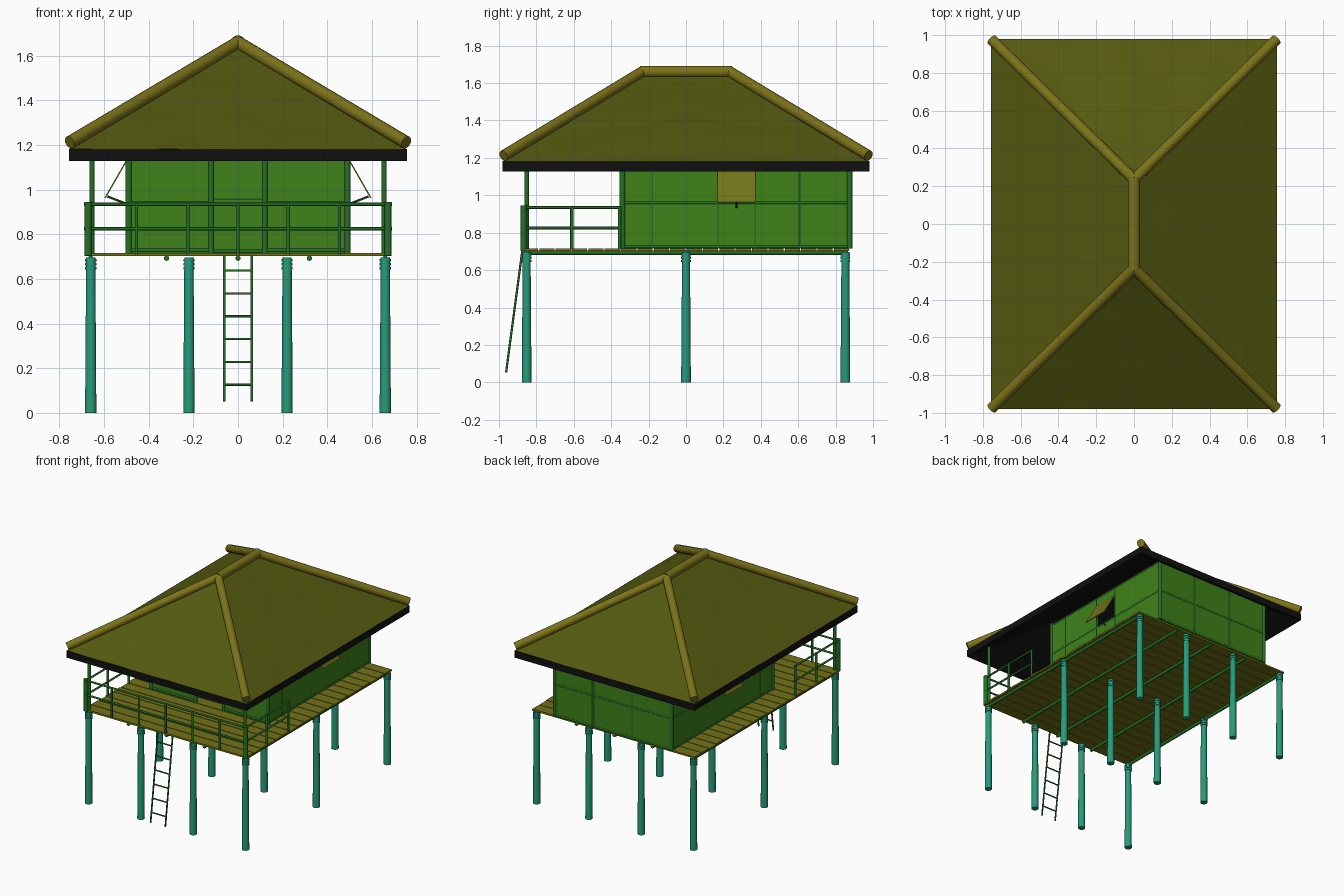
import bpy, bmesh, math
from mathutils import Vector, Matrix, noise

if "Cube" in bpy.data.objects:
    bpy.data.objects.remove(bpy.data.objects["Cube"])

def mat(name, r, g, b):
    m = bpy.data.materials.new(name)
    m.diffuse_color = (r, g, b, 1)
    m.use_nodes = True
    m.node_tree.nodes["Principled BSDF"].inputs["Base Color"].default_value = m.diffuse_color
    return m

TEAL = mat("post_teal", 0.02, 0.33, 0.2)
POLE = mat("pole_green", 0.02, 0.16, 0.02)
WALL = mat("wall_green", 0.05, 0.22, 0.01)
DECK = mat("deck_olive", 0.17, 0.17, 0.01)
ROOF = mat("thatch_olive", 0.09, 0.1, 0.005)
LOG = mat("ridge_log", 0.2, 0.17, 0.01)
DARK = mat("roof_dark", 0.005, 0.005, 0.005)

def rod(bm, a, b, r, r2=None, n=10):
    a, b = Vector(a), Vector(b)
    d = b - a
    M = Matrix.Translation((a + b) / 2) @ d.to_track_quat('Z', 'Y').to_matrix().to_4x4()
    bmesh.ops.create_cone(bm, cap_ends=True, segments=n, radius1=r,
                          radius2=r if r2 is None else r2, depth=d.length, matrix=M)

def box(bm, lo, hi):
    lo, hi = Vector(lo), Vector(hi)
    s = hi - lo
    bmesh.ops.create_cube(bm, size=1, matrix=Matrix.Translation((lo + hi) / 2)
                          @ Matrix.Diagonal((s.x, s.y, s.z, 1)))

def finish(bm, name, m, smooth=True):
    me = bpy.data.meshes.new(name)
    bm.to_mesh(me)
    bm.free()
    me.materials.append(m)
    ob = bpy.data.objects.new(name, me)
    bpy.context.collection.objects.link(ob)
    if smooth:
        bpy.ops.object.select_all(action='DESELECT')
        ob.select_set(True)
        bpy.context.view_layer.objects.active = ob
        bpy.ops.object.shade_smooth_by_angle(angle=math.radians(40))
    return ob

# Stilts with bound rings at the top
bm = bmesh.new()
for x in (-0.66, -0.22, 0.22, 0.66):
    for y in (-0.852, 0, 0.852):
        rod(bm, (x, y, 0), (x, y, 0.697), 0.026, 0.021, 14)
        for z in (0.648, 0.666, 0.684):
            rod(bm, (x, y, z - 0.006), (x, y, z + 0.006), 0.026, n=14)
finish(bm, "stilts", TEAL)

# Floor joists
bm = bmesh.new()
for x in (-0.66, -0.32, 0, 0.32, 0.66):
    rod(bm, (x, -0.865, 0.693), (x, 0.865, 0.693), 0.012)
finish(bm, "floor_joists", POLE)

# Deck planks
bm = bmesh.new()
N, Y0, STEP = 20, -0.875, 1.75 / 20
for i in range(N):
    y = Y0 + i * STEP
    e = 0.685 + 0.004 * math.sin(i * 2.3)
    box(bm, (-e, y + 0.003, 0.703), (e, y + STEP - 0.003, 0.716))
finish(bm, "deck_planks", DECK, False)

# Wall panels, open doorway in front, window opening each side
ZB, ZT, YF, YB, T = 0.716, 1.2, -0.34, 0.875, 0.006
bm = bmesh.new()
box(bm, (-0.49, YB - T, ZB), (0.49, YB + T, ZT))
for s in (-1, 1):
    xa, xb = sorted((s * 0.12, s * 0.49))
    box(bm, (xa, YF - T, ZB), (xb, YF + T, ZT))
    x = s * 0.49
    box(bm, (x - T, YF, ZB), (x + T, 0.17, ZT))
    box(bm, (x - T, 0.37, ZB), (x + T, YB, ZT))
    box(bm, (x - T, 0.17, ZB), (x + T, 0.37, 0.96))
    box(bm, (x - T, 0.17, 1.13), (x + T, 0.37, ZT))
finish(bm, "wall_panels", WALL, False)

# Wall frame of poles
bm = bmesh.new()
for s in (-1, 1):
    x = s * 0.49
    for y in (YF, YB):
        rod(bm, (x, y, ZB), (x, y, 1.215), 0.015)
    rod(bm, (s * 0.12, YF, ZB), (s * 0.12, YF, ZT), 0.014)
    for y in (-0.18, 0.17, 0.37, 0.61):
        rod(bm, (x, y, ZB), (x, y, ZT), 0.008)
    rod(bm, (s * 0.165, YB, ZB), (s * 0.165, YB, ZT), 0.01)
    for z in (0.725, 0.96, ZT):
        rod(bm, (x, YF, z), (x, YB, z), 0.009)
    for z in (0.728, 0.94):
        rod(bm, (s * 0.12, YF, z), (x, YF, z), 0.01)
for z in (0.725, 0.96, ZT):
    rod(bm, (-0.49, YB, z), (0.49, YB, z), 0.009)
rod(bm, (-0.49, YF, ZT), (0.49, YF, ZT), 0.01)
finish(bm, "wall_frame", POLE)

# Propped window shutters
for s, side in ((-1, "left"), (1, "right")):
    bm = bmesh.new()
    M = Matrix.Translation((s * 0.548, 0.27, 1.046)) @ Matrix.Rotation(-s * math.atan2(0.095, 0.165), 4, 'Y')
    bmesh.ops.create_cube(bm, size=1, matrix=M @ Matrix.Diagonal((0.006, 0.205, 0.19, 1)))
    finish(bm, side + "_window_shutter", DECK, False)
    bm = bmesh.new()
    rod(bm, (s * 0.495, 0.27, 0.935), (s * 0.585, 0.27, 0.97), 0.005, n=8)
    finish(bm, side + "_shutter_prop", POLE)

# Porch railing and roof posts
bm = bmesh.new()
for z in (0.825, 0.935):
    rod(bm, (-0.69, -0.868, z), (0.69, -0.868, z), 0.007)
    for s in (-1, 1):
        rod(bm, (s * 0.67, -0.885, z), (s * 0.67, -0.345, z), 0.007)
for x in (-0.455, -0.225, 0, 0.225, 0.455):
    rod(bm, (x, -0.868, 0.71), (x, -0.868, 0.94), 0.008)
for s in (-1, 1):
    rod(bm, (s * 0.672, -0.868, 0.705), (s * 0.672, -0.868, 0.945), 0.017)
    rod(bm, (s * 0.655, -0.852, 0.71), (s * 0.655, -0.852, 1.2), 0.012)
    for y in (-0.61, -0.355):
        rod(bm, (s * 0.67, y, 0.71), (s * 0.67, y, 0.94), 0.009)
finish(bm, "porch_railing", POLE)

# Ladder
bm = bmesh.new()
for s in (-1, 1):
    rod(bm, (s * 0.062, -0.962, 0.052), (s * 0.062, -0.875, 0.705), 0.006)
for i in range(6):
    z = 0.126 + i * 0.1024
    y = -0.962 + (z - 0.052) * 0.133
    rod(bm, (-0.062, y, z), (0.062, y, z), 0.005)
finish(bm, "ladder", POLE)

# Hipped roof: thatch surface, then dark underside and eave edge
EX, EY, RY, EZ, RZ = 0.757, 0.98, 0.24, 1.18, 1.645

def hip(bm, dz):
    e = [bm.verts.new((x, y, EZ + dz)) for x, y in ((-EX, -EY), (EX, -EY), (EX, EY), (-EX, EY))]
    f, b = (bm.verts.new((0, y, RZ + dz)) for y in (-RY, RY))
    faces = [bm.faces.new(q) for q in ((e[0], e[1], f), (e[1], e[2], b, f), (e[2], e[3], b), (e[3], e[0], f, b))]
    return e, faces

bm = bmesh.new()
hip(bm, 0)
bmesh.ops.subdivide_edges(bm, edges=bm.edges[:], cuts=15, use_grid_fill=True)
for v in bm.verts:
    v.co.z += 0.006 * noise.noise(v.co * 5)
finish(bm, "thatch_roof", ROOF)

bm = bmesh.new()
low, faces = hip(bm, -0.052)
bmesh.ops.reverse_faces(bm, faces=faces)
top = [bm.verts.new(v.co + Vector((0, 0, 0.052))) for v in low]
for i in range(4):
    j = (i + 1) % 4
    bm.faces.new((low[i], low[j], top[j], top[i]))
finish(bm, "roof_underside", DARK, False)

# Ridge and hip logs
bm = bmesh.new()
rod(bm, (0, -0.246, 1.66), (0, 0.246, 1.66), 0.032, n=16)
for sx in (-1, 1):
    for sy in (-1, 1):
        rod(bm, (sx * 0.754, sy * 0.976, 1.212), (0, sy * 0.235, 1.66), 0.029, n=16)
finish(bm, "roof_logs", LOG)
